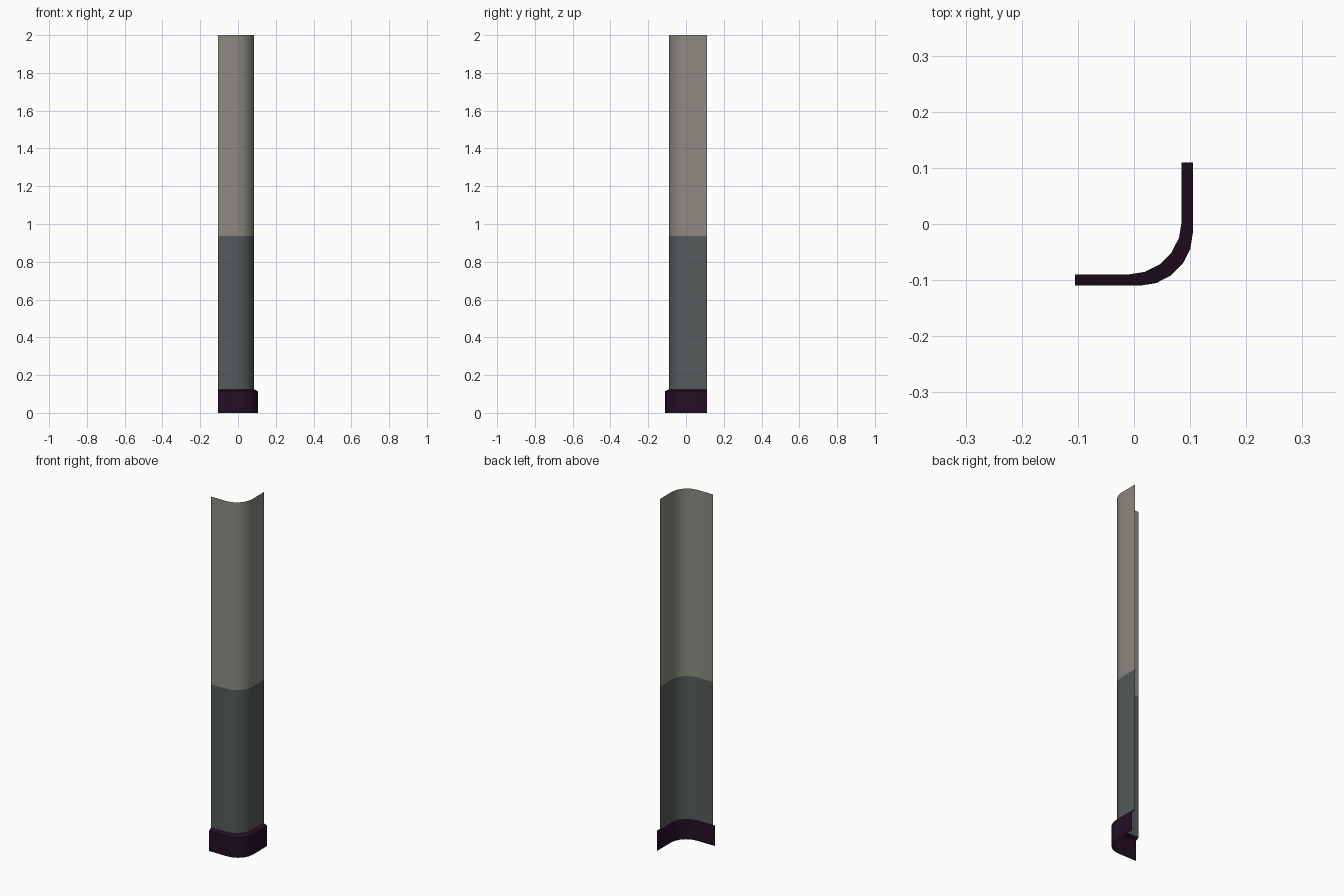
import bpy, math

if "Cube" in bpy.data.objects:
    bpy.data.objects.remove(bpy.data.objects["Cube"])


def material(name, srgb):
    m = bpy.data.materials.new(name)
    lin = [((c / 255 + 0.055) / 1.055) ** 2.4 for c in srgb]
    m.diffuse_color = (*lin, 1)
    m.use_nodes = True
    m.node_tree.nodes["Principled BSDF"].inputs["Base Color"].default_value = m.diffuse_color
    return m


def profile(offset):
    """Rounded corner plan: straight run, five-step arc, straight run."""
    cx, cy, r = -0.01 + offset, 0.005 - offset, 0.095
    arc = [(cx + r * math.cos(math.radians(a)), cy + r * math.sin(math.radians(a)))
           for a in range(-90, 1, 18)]
    return [(-0.105, -0.09 - offset)] + arc + [(0.085 + offset, 0.11)]


def sheet(name, rings, mats):
    """Loft open strips through (offset, height) rings, bottom to top."""
    verts = [(x, y, z) for off, z in rings for x, y in profile(off)]
    n = len(profile(0))
    faces = [(k * n + i, k * n + i + 1, (k + 1) * n + i + 1, (k + 1) * n + i)
             for k in range(len(rings) - 1) for i in range(n - 1)]
    me = bpy.data.meshes.new(name)
    me.from_pydata(verts, [], faces)
    for m in mats:
        me.materials.append(m)
    for p in me.polygons:
        p.material_index = min(p.index // (n - 1), len(mats) - 1)
    ob = bpy.data.objects.new(name, me)
    bpy.context.collection.objects.link(ob)
    bpy.ops.object.select_all(action='DESELECT')
    ob.select_set(True)
    bpy.context.view_layer.objects.active = ob
    bpy.ops.object.shade_smooth_by_angle(angle=math.radians(30))
    return ob


upper = material("warm_grey_paint", (141, 138, 129))
lower = material("slate_grey_paint", (86, 90, 91))
plum = material("dark_plum", (37, 14, 36))

# Two-tone wall sheet, starting at the top of the skirting
sheet("corner_wall", [(0, 0.125), (0, 0.937), (0, 2.0)], [lower, upper])
# Skirting board: open front face with a sloped top lip meeting the wall
sheet("skirting_board", [(0.02, 0.0), (0.02, 0.115), (0, 0.125)], [plum])
